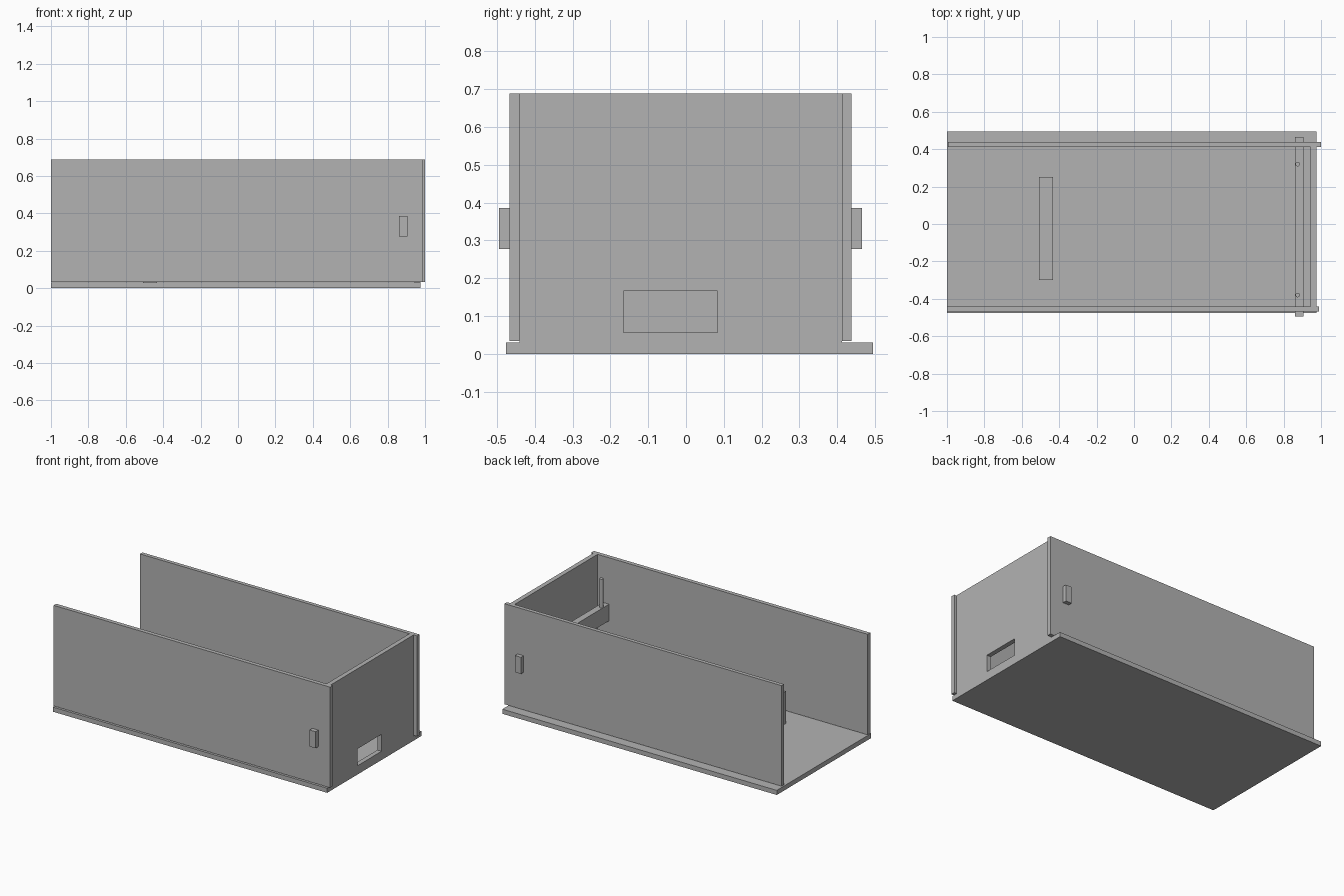
import bpy

default = bpy.data.objects.get("Cube")
if default:
    bpy.data.objects.remove(default, do_unlink=True)

grey = bpy.data.materials.new("plain_grey")
grey.use_nodes = True
colour = (0.45, 0.45, 0.45, 1)
grey.diffuse_color = colour
grey.node_tree.nodes["Principled BSDF"].inputs["Base Color"].default_value = colour


def box(name, x, y, z):
    """Box spanning the given (min, max) ranges."""
    spans = (x, y, z)
    bpy.ops.mesh.primitive_cube_add(size=1)
    ob = bpy.context.object
    ob.name = name
    ob.location = [(a + b) / 2 for a, b in spans]
    ob.scale = [b - a for a, b in spans]
    bpy.ops.object.transform_apply(location=False, rotation=False, scale=True)
    ob.data.materials.append(grey)
    return ob


# Floor board and the two long walls
box("base_board", (-1, 0.975), (-0.476, 0.495), (0, 0.03))
box("front_wall", (-1, 0.99), (-0.467, -0.44), (0.034, 0.688))
box("back_wall", (-0.995, 1), (0.413, 0.438), (0.034, 0.688))

# End panel with a rectangular opening
panel = box("end_panel", (0.945, 0.975), (-0.44, 0.413), (0.03, 0.688))
cutter = box("opening_cutter", (0.9, 1.02), (-0.165, 0.083), (0.057, 0.167))
cutter.hide_render = True
cut = panel.modifiers.new("opening", "BOOLEAN")
cut.operation = "DIFFERENCE"
cut.solver = "EXACT"
cut.object = cutter
bpy.context.view_layer.objects.active = panel
bpy.ops.object.modifier_apply(modifier=cut.name)
bpy.data.objects.remove(cutter, do_unlink=True)

# Cross bar whose ends pass through both walls
box("cross_bar", (0.862, 0.905), (-0.495, 0.465), (0.278, 0.386))

# Upright pegs standing on the cross bar
for side, y in (("front", -0.38), ("back", 0.32)):
    bpy.ops.mesh.primitive_cylinder_add(vertices=24, radius=0.012, depth=0.19,
                                        location=(0.875, y, 0.478))
    peg = bpy.context.object
    peg.name = side + "_peg"
    peg.data.materials.append(grey)
    bpy.ops.object.shade_smooth_by_angle()

# Low divider standing on the floor near the open end
box("floor_divider", (-0.508, -0.432), (-0.3, 0.25), (0.03, 0.24))
